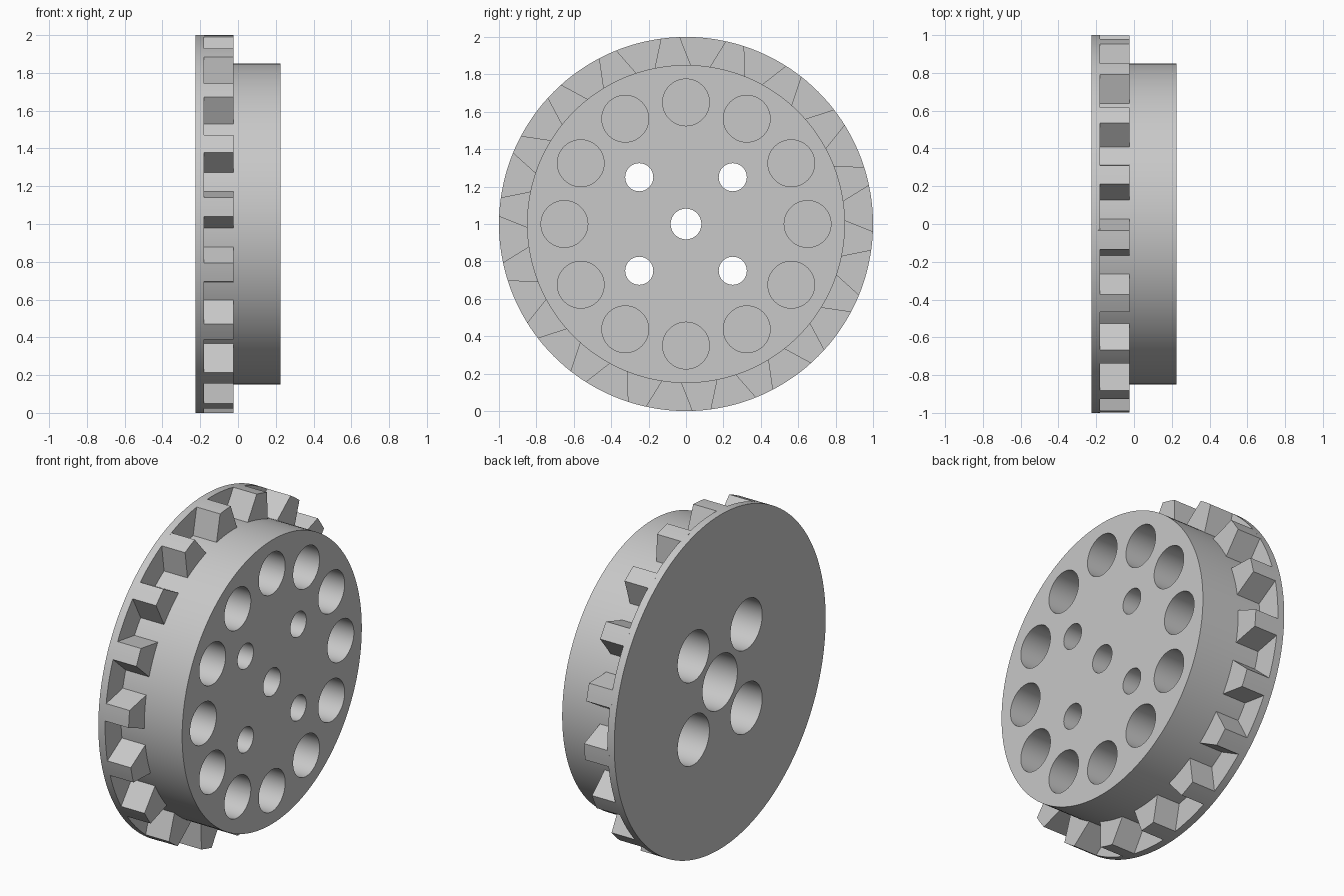
import bpy
import bmesh
from math import sin, cos, pi, radians
from mathutils import Matrix

cube = bpy.data.objects.get("Cube")
if cube:
    bpy.data.objects.remove(cube, do_unlink=True)

BACK, SHELF, TOOTH_END, FRONT = -0.225, -0.18, -0.025, 0.225

grey = bpy.data.materials.new("plain grey")
grey.use_nodes = True
colour = (0.58, 0.58, 0.58, 1)
grey.diffuse_color = colour
grey.node_tree.nodes["Principled BSDF"].inputs["Base Color"].default_value = colour


def finish(name, bm):
    """Turn a bmesh into a linked object."""
    bmesh.ops.recalc_face_normals(bm, faces=bm.faces)
    mesh = bpy.data.meshes.new(name)
    bm.to_mesh(mesh)
    bm.free()
    mesh.materials.append(grey)
    obj = bpy.data.objects.new(name, mesh)
    bpy.context.collection.objects.link(obj)
    return obj


def discs(name, centres, x0, x1, segments=64):
    """Cylinders along x; each centre is (y, z, radius)."""
    bm = bmesh.new()
    for y, z, r in centres:
        place = Matrix.Translation(((x0 + x1) / 2, y, z)) @ Matrix.Rotation(pi / 2, 4, "Y")
        bmesh.ops.create_cone(bm, cap_ends=True, segments=segments, radius1=r,
                              radius2=r, depth=x1 - x0, matrix=place)
    return finish(name, bm)


def select_only(obj):
    bpy.ops.object.select_all(action="DESELECT")
    obj.select_set(True)
    bpy.context.view_layer.objects.active = obj


def combine(target, tool, operation):
    """Apply a boolean and drop the helper."""
    mod = target.modifiers.new(tool.name, "BOOLEAN")
    mod.object, mod.operation, mod.solver = tool, operation, "EXACT"
    select_only(target)
    bpy.ops.object.modifier_apply(modifier=mod.name)
    bpy.data.objects.remove(tool, do_unlink=True)


# Wheel body: thin flange with a thick drum in front of it
body = discs("wheel_body", [(0, 1, 1)], BACK, SHELF, 144)
combine(body, discs("drum", [(0, 1, 0.85)], BACK + 0.02, FRONT, 144), "UNION")

# Ring of blind sockets in the drum face
ring = [(0.65 * cos(k * pi / 6), 1 + 0.65 * sin(k * pi / 6), 0.125) for k in range(12)]
combine(body, discs("sockets", ring, FRONT - 0.3, FRONT + 0.1), "DIFFERENCE")

# Bolt holes and axle hole, each with a wider counterbore from the back
bolts = [(y, 1 + z) for y in (-0.25, 0.25) for z in (-0.25, 0.25)]
bores = [(y, z, 0.075) for y, z in bolts] + [(0, 1, 0.082)]
wide = [(y, z, 0.15) for y, z in bolts] + [(0, 1, 0.165)]
combine(body, discs("bores", bores, BACK - 0.1, FRONT + 0.1), "DIFFERENCE")
combine(body, discs("counterbores", wide, BACK - 0.1, BACK + 0.3), "DIFFERENCE")

# Tapered teeth around the drum, against the flange
TEETH, OFFSET = 18, 5.2
outline = [(0.845, -6.7), (1, -2.9), (1, -1), (1, 1), (1, 2.9), (0.845, 6.7)]
bm = bmesh.new()
for k in range(TEETH):
    middle = OFFSET + k * 360 / TEETH
    verts = []
    for r, spread in outline:
        a = radians(middle + spread)
        verts.append(bm.verts.new((SHELF - 0.01, -r * cos(a), 1 + r * sin(a))))
    face = bm.faces.new(verts)
    grown = bmesh.ops.extrude_face_region(bm, geom=[face], use_keep_orig=True)["geom"]
    moved = [g for g in grown if isinstance(g, bmesh.types.BMVert)]
    bmesh.ops.translate(bm, verts=moved, vec=(TOOTH_END - SHELF + 0.01, 0, 0))
teeth = finish("teeth", bm)

for obj in (body, teeth):
    select_only(obj)
    bpy.ops.object.shade_smooth_by_angle(angle=radians(30))
